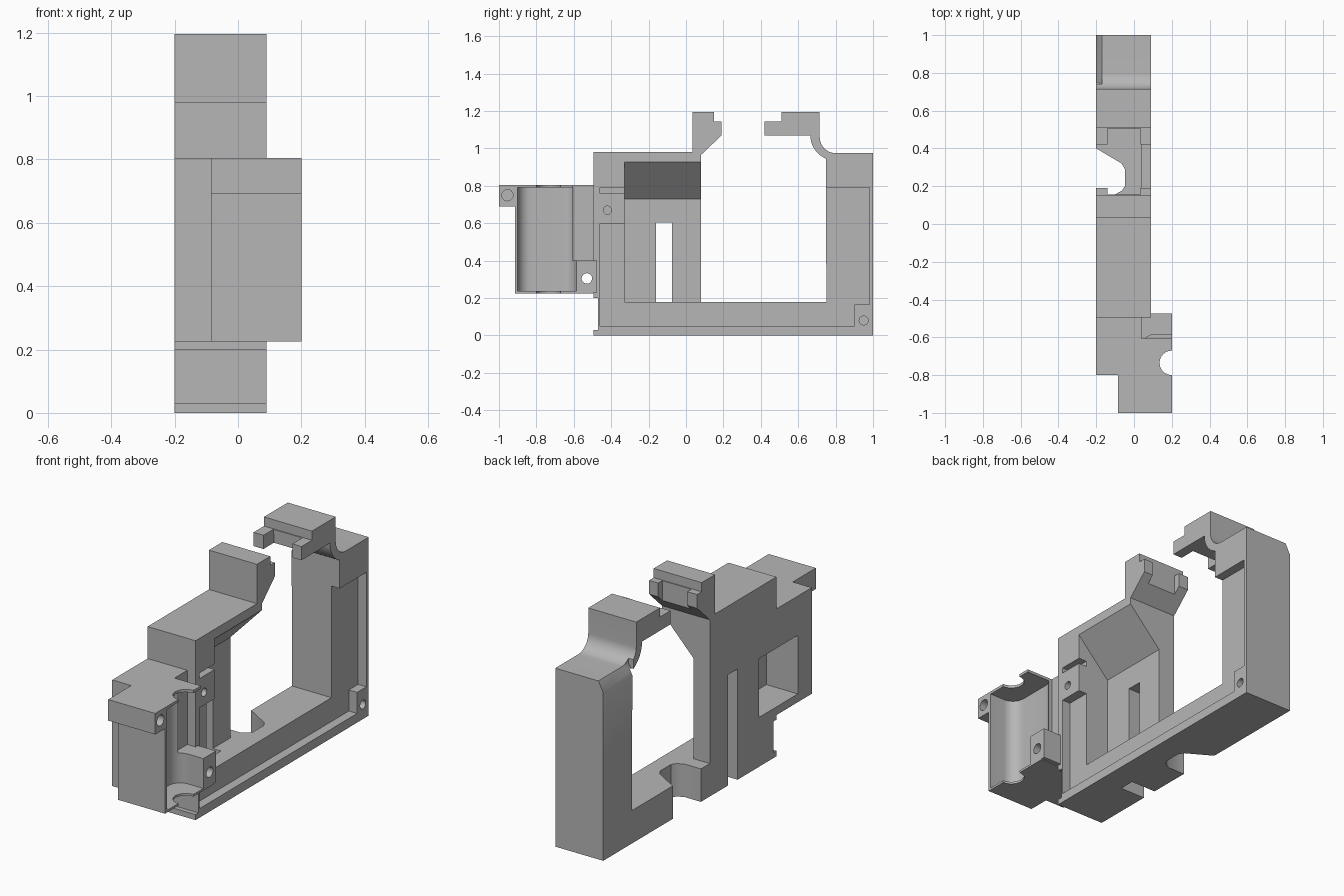
import bpy, bmesh, math
from mathutils import Vector

cube = bpy.data.objects.get("Cube")
if cube:
    bpy.data.objects.remove(cube, do_unlink=True)

grey = bpy.data.materials.new("plain grey")
grey.use_nodes = True
COLOUR = (0.47, 0.47, 0.47, 1)
grey.diffuse_color = COLOUR
grey.node_tree.nodes["Principled BSDF"].inputs["Base Color"].default_value = COLOUR


def prism(name, pts, lo, hi, axis="x"):
    """Extrude a 2D profile: (y, z) along x, (x, z) along y, or (x, y) along z."""
    place = {"x": lambda a, b, t: (t, a, b),
             "y": lambda a, b, t: (a, t, b),
             "z": lambda a, b, t: (a, b, t)}[axis]
    bm = bmesh.new()
    face = bm.faces.new([bm.verts.new(place(a, b, lo)) for a, b in pts])
    top = bmesh.ops.extrude_face_region(bm, geom=[face])["geom"]
    shift = Vector(place(0, 0, hi - lo))
    bmesh.ops.translate(bm, vec=shift, verts=[v for v in top if isinstance(v, bmesh.types.BMVert)])
    bmesh.ops.recalc_face_normals(bm, faces=bm.faces)
    mesh = bpy.data.meshes.new(name)
    bm.to_mesh(mesh)
    bm.free()
    mesh.materials.append(grey)
    ob = bpy.data.objects.new(name, mesh)
    bpy.context.collection.objects.link(ob)
    return ob


def box(name, x, y, z):
    return prism(name, [(y[0], z[0]), (y[1], z[0]), (y[1], z[1]), (y[0], z[1])], *x)


def arc(cx, cy, r, start, end, n=12):
    angles = [math.radians(start + (end - start) * i / n) for i in range(n + 1)]
    return [(cx + r * math.cos(a), cy + r * math.sin(a)) for a in angles]


def hole(y, z, r, x):
    return prism("hole_cutter", arc(y, z, r, 0, 345, 23), *x)


def combine(target, tools, operation="DIFFERENCE"):
    for tool in tools:
        tool.hide_render = True
        bpy.context.view_layer.objects.active = target
        mod = target.modifiers.new("cut", "BOOLEAN")
        mod.operation = operation
        mod.solver = "EXACT"
        mod.object = tool
        bpy.ops.object.modifier_apply(modifier=mod.name)
        bpy.data.objects.remove(tool, do_unlink=True)


LEFT, RIGHT, FLOOR = -0.2, 0.09, 0.04

# Open frame with two facing clip arms
outline = [(-0.495, 0), (1, 0), (1, 0.975)]
outline += arc(0.8, 1.06, 0.085, 270, 180)
outline += [(0.715, 1.195), (0.51, 1.195), (0.51, 1.145), (0.42, 1.145), (0.42, 1.07)]
outline += arc(0.8, 1.07, 0.135, 180, 248)
outline += [(0.75, 0.18), (0.08, 0.18), (0.08, 0.965), (0.19, 1.07), (0.19, 1.145),
            (0.15, 1.145), (0.15, 1.195), (0.035, 1.195), (0.035, 0.98), (-0.495, 0.98),
            (-0.495, 0.2), (-0.47, 0.2), (-0.47, 0.03), (-0.495, 0.03)]
frame = prism("frame", outline, LEFT, RIGHT)

# Stepped recess around the open side, leaving a thin rim and a corner boss
recess = [(-0.46, 0.05), (0.9, 0.05), (0.9, 0.165), (0.98, 0.165), (0.98, 0.79), (0.7, 0.79),
          (0.7, 0.25), (-0.25, 0.25), (-0.25, 0.6), (-0.46, 0.6)]
# Deep bay with a sloping ceiling
bay = [(-0.1, 0.18), (0.12, 0.18), (0.12, 0.96), (-0.1, 0.73)]
# Notch through the lower bar
notch = [(-0.3, 0.464), (-0.2, 0.4), (-0.065, 0.32), (-0.048, 0.29), (-0.048, 0.2),
         (-0.065, 0.175), (-0.1, 0.157), (-0.3, 0.157)]
combine(frame, [
    prism("recess_cutter", recess, FLOOR, 0.2),
    prism("bay_cutter", bay, -0.33, 0.1, "y"),
    prism("notch_cutter", notch, -0.1, 0.5, "z"),
    box("slot_cutter", (-0.3, -0.05), (-0.16, -0.075), (-0.1, 0.605)),
    box("groove_cutter", (FLOOR, 0.2), (-0.46, -0.3), (0.76, 0.79)),
    box("pocket_cutter", (-0.3, -0.01), (-0.6, -0.345), (0.27, 0.59)),
    box("near_prong_gap", (-0.14, 0.035), (0.155, 0.25), (1.0, 1.3)),
    box("far_prong_gap", (-0.14, 0.035), (0.35, 0.51), (1.0, 1.3)),
    prism("bevel_cutter", [(-0.21, 0.9), (-0.17, 0.976), (-0.17, 1.0), (-0.21, 1.0)], 0.74, 1.1, "y"),
    hole(-0.42, 0.67, 0.022, (-0.02, 0.2)),
    hole(0.95, 0.08, 0.024, (-0.02, 0.2)),
])

# Thin clip ledges above the prongs
for label, y in (("near_clip_lip", (0.14, 0.155)), ("far_clip_lip", (0.505, 0.525))):
    box(label, (LEFT, RIGHT), y, (1.12, 1.145))

# Side holder with a mounting tab
BACK, BASE, TOP = -0.495, 0.225, 0.805
side = [(-0.915, BASE), (BACK, BASE), (BACK, TOP), (-1, TOP), (-1, 0.69), (-0.915, 0.69)]
holder = prism("side_holder", side, -0.085, 0.2)
combine(holder, [box("holder_back", (LEFT, 0), (-0.8, BACK), (BASE, TOP))], "UNION")

# Rounded upright cavity, half-round end openings and relief beside it
cavity = [(0.3, -0.9)] + arc(0.11, -0.83, 0.07, 270, 180, 10) + arc(0.11, -0.655, 0.07, 180, 90, 10)
cavity += [(0.3, -0.585)]
combine(holder, [
    prism("cavity_cutter", cavity, 0.237, 0.79, "z"),
    prism("end_opening_cutter", arc(0.2, -0.735, 0.065, 0, 345, 23), 0.1, 0.9, "z"),
    box("relief_cutter", (FLOOR, 0.3), (-0.605, -0.4), (0.4, 0.9)),
    box("pocket_cutter", (-0.3, -0.01), (-0.68, -0.3), (0.27, 0.59)),
    hole(-0.955, 0.75, 0.03, (0.05, 0.3)),
])

# Drilled mounting block at the foot of the holder
block = box("mounting_block", (RIGHT, 0.2), (-0.585, -0.475), (0.23, 0.4))
for part in (block, holder):
    combine(part, [hole(-0.53, 0.305, 0.028, (-0.3, 0.3))])

# Smooth the rounded walls and keep the edges crisp
for part in (frame, holder, block):
    bpy.ops.object.select_all(action="DESELECT")
    part.select_set(True)
    bpy.context.view_layer.objects.active = part
    bpy.ops.object.shade_smooth_by_angle(angle=math.radians(30))
